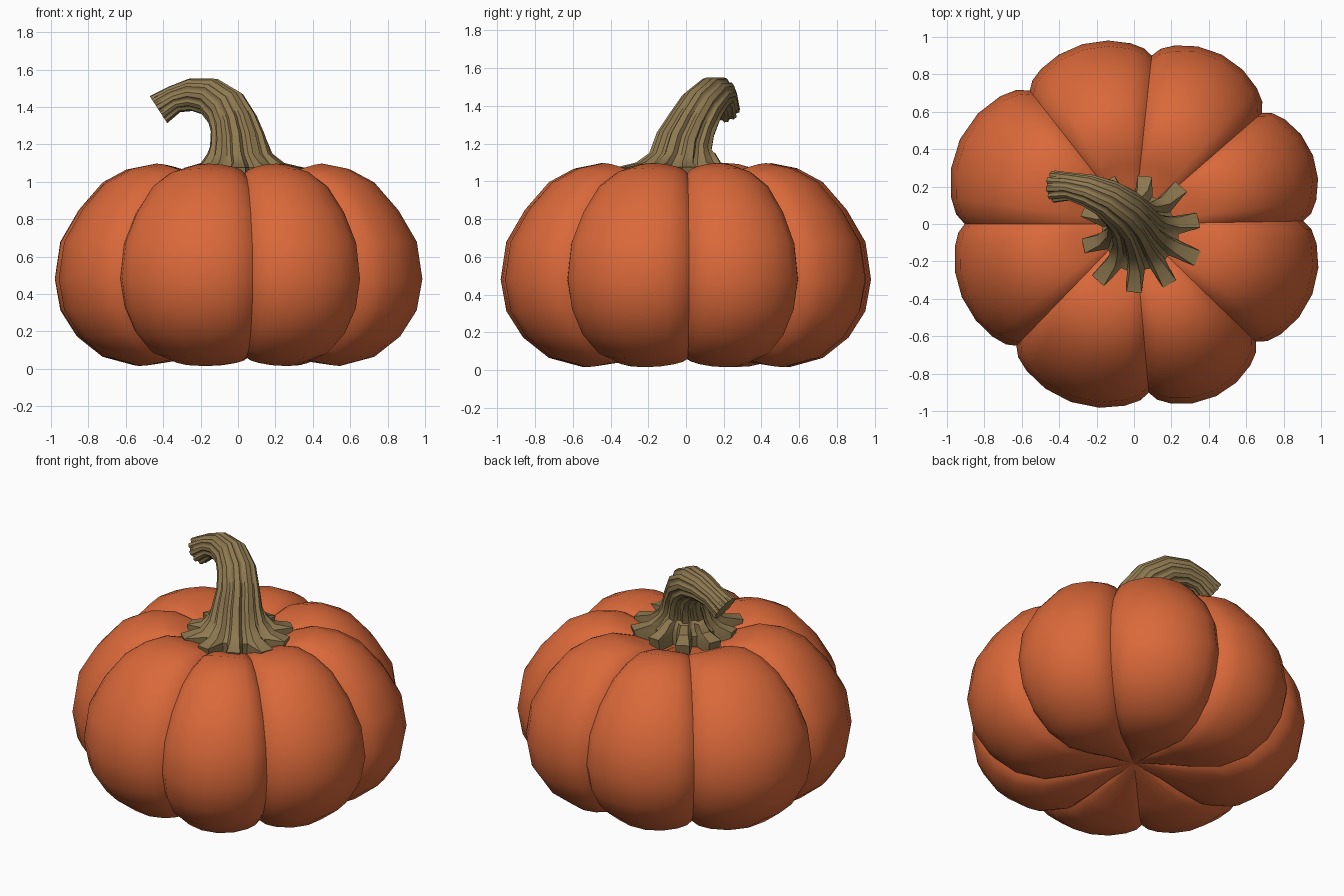
import bpy, math
from mathutils import Vector

if "Cube" in bpy.data.objects:
    bpy.data.objects.remove(bpy.data.objects["Cube"])


def material(name, col):
    m = bpy.data.materials.new(name)
    m.diffuse_color = (*col, 1)
    m.use_nodes = True
    m.node_tree.nodes["Principled BSDF"].inputs["Base Color"].default_value = m.diffuse_color
    return m


def make_object(name, rings, mat, angle, cap_start=None, cap_end=None):
    """Skin closed rings of points; cap with a pole point or an n-gon."""
    n = len(rings[0])
    verts = [tuple(p) for r in rings for p in r]
    faces = []
    for i in range(len(rings) - 1):
        for j in range(n):
            k = (j + 1) % n
            faces.append((i*n + j, i*n + k, (i+1)*n + k, (i+1)*n + j))
    last = (len(rings) - 1) * n
    for base, pole, flip in ((0, cap_start, True), (last, cap_end, False)):
        if pole is None:
            f = list(range(base, base + n))
            faces.append(tuple(f[::-1] if flip else f))
        else:
            verts.append(pole)
            c = len(verts) - 1
            for j in range(n):
                a, b = base + j, base + (j + 1) % n
                faces.append((b, a, c) if flip else (a, b, c))
    me = bpy.data.meshes.new(name)
    me.from_pydata(verts, [], faces)
    me.materials.append(mat)
    ob = bpy.data.objects.new(name, me)
    bpy.context.collection.objects.link(ob)
    bpy.ops.object.select_all(action='DESELECT')
    ob.select_set(True)
    bpy.context.view_layer.objects.active = ob
    bpy.ops.object.shade_smooth_by_angle(angle=math.radians(angle))
    return ob


orange = material("pumpkin orange", (0.70, 0.14, 0.042))
brown = material("stem brown", (0.27, 0.19, 0.08))

# Pumpkin body: lobe and crease profiles (r, z), bottom to top
LOBE = [(.2, .09), (.38, .04), (.57, .015), (.74, .06), (.88, .17), (.97, .31),
        (1, .48), (.97, .68), (.87, .85), (.74, 1.0), (.61, 1.07),
        (.47, 1.097), (.33, 1.06), (.2, 1.0)]
CREASE = [(.19, .12), (.35, .085), (.51, .06), (.67, .105), (.79, .20), (.87, .33),
          (.905, .48), (.875, .67), (.785, .83), (.66, .96), (.54, 1.02),
          (.42, 1.045), (.3, 1.025), (.19, .98)]
ANGLES = [1, 41, 84, 128, 180, 226, 275, 316, 361]       # crease directions
SIZE = [1.025, 1.02, 1.0, 1.035, 1.0, 1.01, 1.02, 1.025]  # lobe radii
STEPS = [0, .06, .16, .32, .5, .68, .84, .94]             # across a lobe

body = []
for (lr, lz), (cr, cz) in zip(LOBE, CREASE):
    ring = []
    for i, size in enumerate(SIZE):
        for u in STEPS:
            a = math.radians(ANGLES[i] + (ANGLES[i + 1] - ANGLES[i]) * u)
            w = math.sin(math.pi * u) ** 0.6
            r = cr + (lr * size - cr) * w
            ring.append((r * math.cos(a), r * math.sin(a), cz + (lz - cz) * w))
    body.append(ring)
make_object("pumpkin_body", body, orange, 50, (0, 0, .14), (0, 0, .97))

# Stem: (centre, ridge radius, valley radius) along a bent path
PATH = [((.03, -.05, 1.0), .31, .19),
        ((.03, -.05, 1.075), .325, .20),
        ((.025, -.04, 1.10), .225, .175),
        ((.01, -.02, 1.15), .175, .15),
        ((0, -.01, 1.21), .153, .133),
        ((-.02, .03, 1.30), .132, .115),
        ((-.065, .08, 1.39), .12, .106),
        ((-.15, .14, 1.455), .103, .092),
        ((-.25, .18, 1.465), .088, .078),
        ((-.34, .20, 1.44), .075, .067),
        ((-.425, .20, 1.385), .086, .074)]
RIBS = 10
pts = [Vector(p[0]) for p in PATH]
stem = []
tangent = Vector((0, 0, 1))
side = Vector((1, 0, 0))
for i, (c, hi, lo) in enumerate(PATH):
    if i > 3:  # lower rings stay level on the pumpkin
        tangent = (pts[min(i + 1, len(pts) - 1)] - pts[i - 1]).normalized()
    side = (side - tangent * side.dot(tangent)).normalized()
    up = tangent.cross(side)
    ring = []
    for k in range(RIBS):
        for off, r in ((-.2, hi), (.2, hi), (.38, lo), (.62, lo)):
            a = (k + off) * math.tau / RIBS + .22
            if i < 2:  # uneven flange lengths
                r *= 1 + .05 * math.sin(k * 2.3)
            ring.append(pts[i] + (side * math.cos(a) + up * math.sin(a)) * r)
    stem.append(ring)
make_object("stem", stem, brown, 40)
